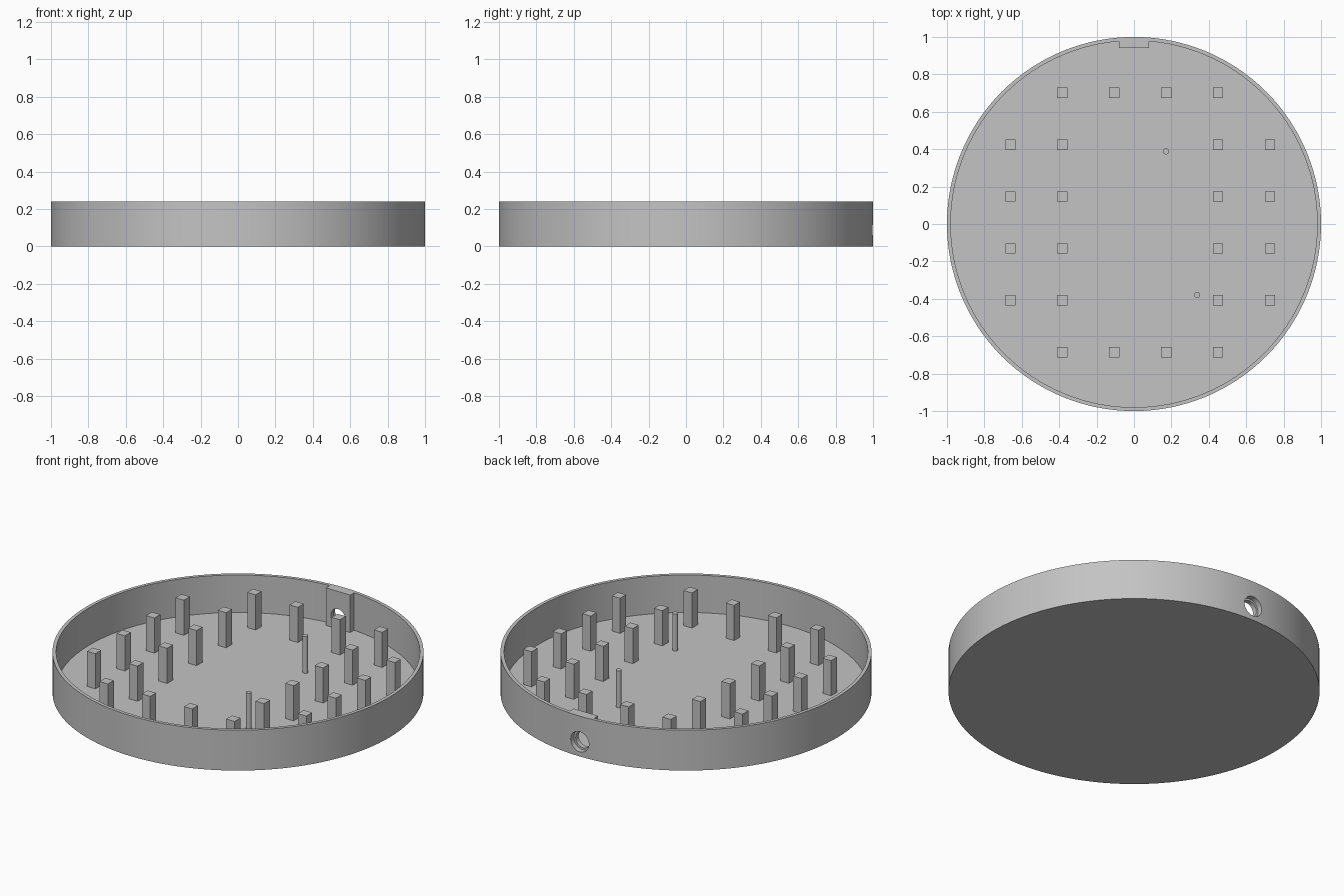
import bpy, bmesh, math
from mathutils import Matrix, Vector

cube = bpy.data.objects.get("Cube")
if cube:
    bpy.data.objects.remove(cube, do_unlink=True)

grey = bpy.data.materials.new("light grey")
grey.use_nodes = True
COLOUR = (0.55, 0.55, 0.55, 1)
grey.diffuse_color = COLOUR
grey.node_tree.nodes["Principled BSDF"].inputs["Base Color"].default_value = COLOUR

HEIGHT, FLOOR, WALL = 0.24, 0.017, 0.02


def finish(name, bm):
    bmesh.ops.recalc_face_normals(bm, faces=bm.faces)
    mesh = bpy.data.meshes.new(name)
    bm.to_mesh(mesh)
    bm.free()
    mesh.materials.append(grey)
    obj = bpy.data.objects.new(name, mesh)
    bpy.context.collection.objects.link(obj)
    return obj


def box(name, low, high):
    low, high = Vector(low), Vector(high)
    bm = bmesh.new()
    place = Matrix.Translation((low + high) / 2) @ Matrix.Diagonal((*(high - low), 1))
    bmesh.ops.create_cube(bm, size=1, matrix=place)
    return finish(name, bm)


def cylinder(name, radius, length, centre, sides, along_y=False):
    bm = bmesh.new()
    turn = Matrix.Rotation(math.pi / 2, 4, "X") if along_y else Matrix()
    bmesh.ops.create_cone(bm, cap_ends=True, segments=sides, radius1=radius, radius2=radius,
                          depth=length, matrix=Matrix.Translation(centre) @ turn)
    return finish(name, bm)


def combine(obj, other, operation):
    mod = obj.modifiers.new(operation.lower(), "BOOLEAN")
    mod.operation, mod.object, mod.solver = operation, other, "EXACT"
    bpy.context.view_layer.objects.active = obj
    bpy.ops.object.modifier_apply(modifier=mod.name)
    bpy.data.objects.remove(other, do_unlink=True)


def smooth(obj):
    bpy.ops.object.select_all(action="DESELECT")
    obj.select_set(True)
    bpy.context.view_layer.objects.active = obj
    bpy.ops.object.shade_smooth_by_angle(angle=math.radians(30))


# Round tray, hollowed from above
tray = cylinder("tray", 1, HEIGHT, (0, 0, HEIGHT / 2), 128)
hollow = cylinder("hollow", 1 - WALL, HEIGHT, (0, 0, FLOOR + HEIGHT / 2), 128)
combine(tray, hollow, "DIFFERENCE")

# Flat boss inside the back wall, with a stepped socket hole
boss = box("boss", (-0.08, 0.94, FLOOR / 2), (0.08, 0.988, HEIGHT))
combine(tray, boss, "UNION")
HOLE_Z = 0.087
combine(tray, cylinder("socket_hole", 0.048, 0.3, (0, 0.97, HOLE_Z), 32, True), "DIFFERENCE")
combine(tray, cylinder("socket_recess", 0.06, 0.1, (0, 1.018, HOLE_Z), 32, True), "DIFFERENCE")
smooth(tray)

# Square posts on a six by six grid, without corners and middle
PITCH, HALF = 0.2775, 0.0275
for i in range(6):
    for j in range(6):
        inner_i, inner_j = 1 <= i <= 4, 1 <= j <= 4
        if (not inner_j and inner_i) or (inner_j and i not in (2, 3)):
            x = 0.033 + (i - 2.5) * PITCH
            y = 0.008 + (j - 2.5) * PITCH
            box(f"post_{i}_{j}", (x - HALF, y - HALF, FLOOR - 0.005), (x + HALF, y + HALF, 0.226))

# Two thin round locating pins
for name, x, y in (("back_pin", 0.171, 0.388), ("front_pin", 0.337, -0.38)):
    smooth(cylinder(name, 0.016, 0.223, (x, y, 0.1245), 24))
